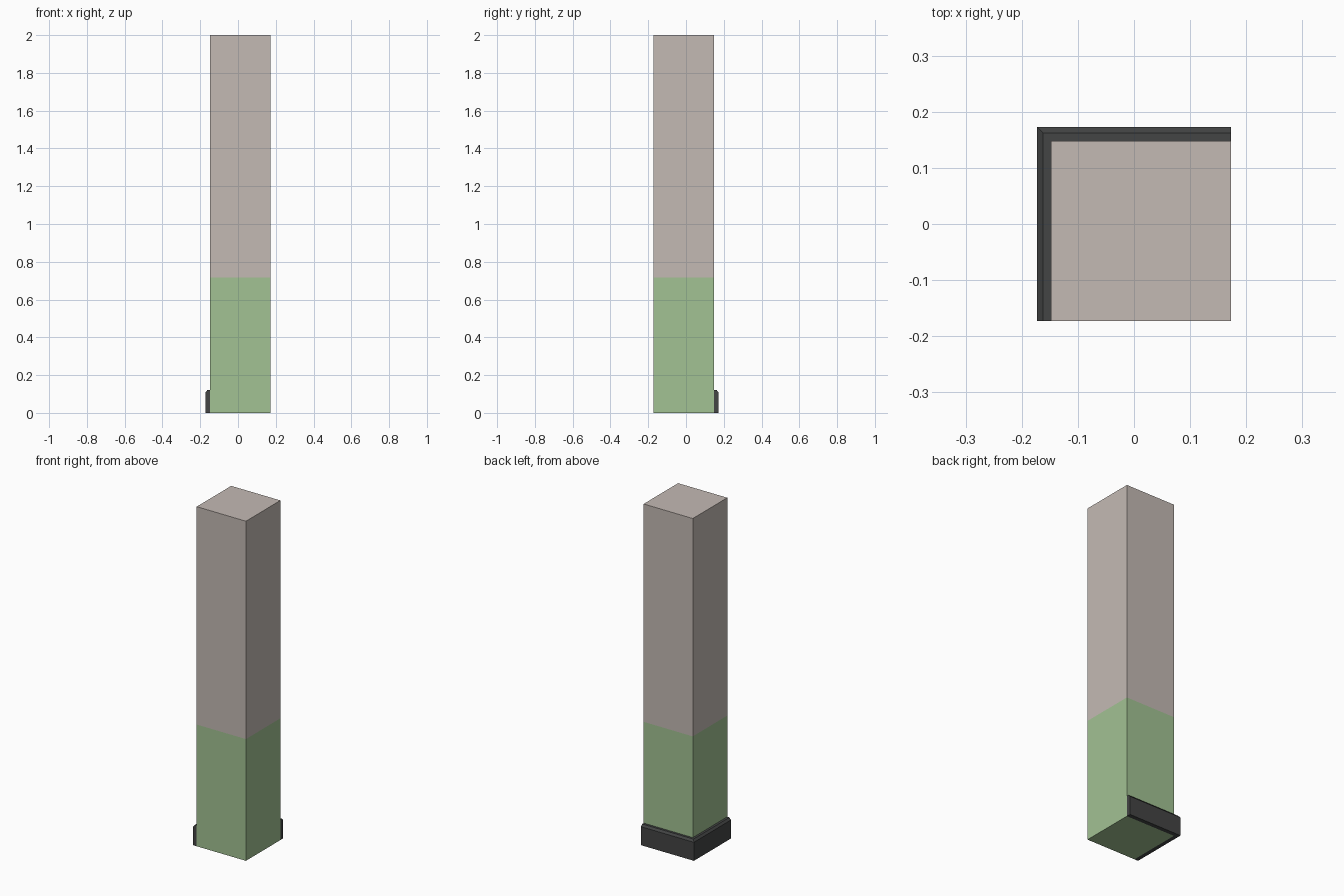
import bpy, bmesh

if "Cube" in bpy.data.objects:
    bpy.data.objects.remove(bpy.data.objects["Cube"])


def material(name, rgb):
    m = bpy.data.materials.new(name)
    m.diffuse_color = (*rgb, 1.0)
    m.use_nodes = True
    m.node_tree.nodes["Principled BSDF"].inputs["Base Color"].default_value = m.diffuse_color
    return m


def make_object(name, bm, mats):
    bmesh.ops.recalc_face_normals(bm, faces=bm.faces)
    me = bpy.data.meshes.new(name)
    bm.to_mesh(me)
    bm.free()
    for m in mats:
        me.materials.append(m)
    ob = bpy.data.objects.new(name, me)
    bpy.context.collection.objects.link(ob)
    return ob


taupe = material("taupe_plaster", (0.552, 0.491, 0.456))
green = material("green_paint", (0.361, 0.539, 0.292))
dark = material("dark_skirting", (0.056, 0.058, 0.058))

OUT = 0.1725    # outer limit of the model
IN = 0.148      # wall face behind the skirting
SPLIT = 0.717   # top of the green paint

# Wall corner column, painted green up to the split height
bm = bmesh.new()
bmesh.ops.create_cube(bm, size=1.0)
for v in bm.verts:
    v.co.x = OUT if v.co.x > 0 else -IN
    v.co.y = IN if v.co.y > 0 else -OUT
    v.co.z = 2.0 if v.co.z > 0 else 0.0
bmesh.ops.bisect_plane(bm, geom=bm.verts[:] + bm.edges[:] + bm.faces[:],
                       plane_co=(0, 0, SPLIT), plane_no=(0, 0, 1))
for f in bm.faces:
    f.material_index = 1 if f.calc_center_median().z < SPLIT else 0
make_object("wall_column", bm, [taupe, green])

# Skirting board: chamfered profile swept round the back left corner with a mitre
profile = [(IN, 0.0), (OUT, 0.0), (OUT, 0.109), (0.162, 0.121), (IN, 0.121)]
bm = bmesh.new()
rings = [
    [bm.verts.new((-d, -OUT, z)) for d, z in profile],
    [bm.verts.new((-d, d, z)) for d, z in profile],
    [bm.verts.new((OUT, d, z)) for d, z in profile],
]
n = len(profile)
for a, b in zip(rings, rings[1:]):
    for i in range(n):
        j = (i + 1) % n
        bm.faces.new((a[i], a[j], b[j], b[i]))
bm.faces.new(rings[0])
bm.faces.new(rings[-1])
make_object("skirting_board", bm, [dark])
